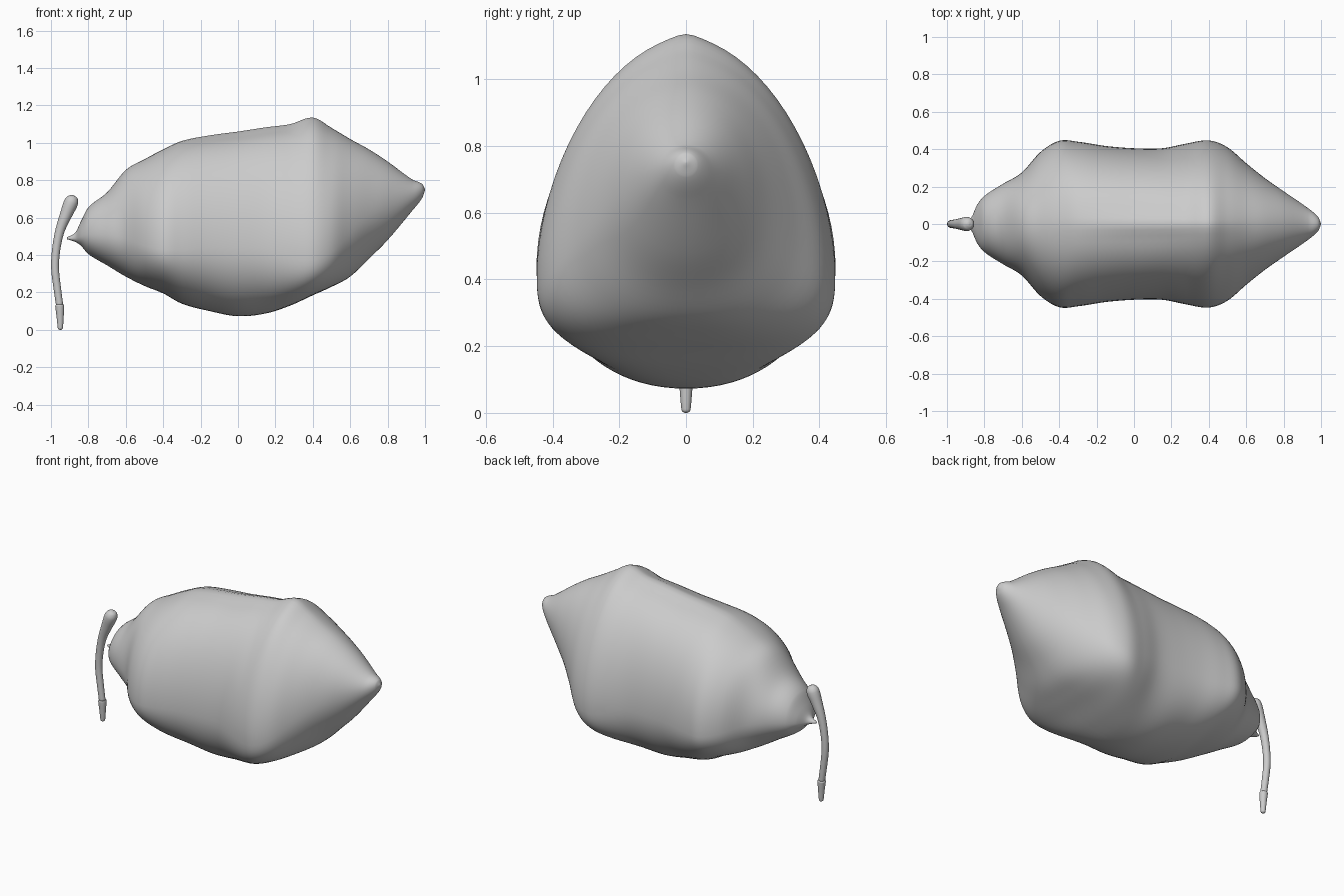
import bpy, bmesh, math
from mathutils import Vector

cube = bpy.data.objects.get("Cube")
if cube:
    bpy.data.objects.remove(cube)

grey = bpy.data.materials.new("plain grey")
grey.use_nodes = True
colour = (0.6, 0.6, 0.6, 1)
grey.diffuse_color = colour
grey.node_tree.nodes["Principled BSDF"].inputs["Base Color"].default_value = colour


def bell(x, centre, width):
    return math.exp(-((x - centre) / width) ** 2)


def spline(rows, steps):
    """Smoothly resample rows of values, keyed by their first column."""
    result = []
    last = len(rows) - 1

    def slope(i):
        a, b = rows[max(i - 1, 0)], rows[min(i + 1, last)]
        return [(q - p) / (b[0] - a[0]) for p, q in zip(a, b)]

    for i in range(last):
        a, b, ma, mb = rows[i], rows[i + 1], slope(i), slope(i + 1)
        h = b[0] - a[0]
        for s in range(steps):
            t = s / steps
            result.append([
                (2*t**3 - 3*t*t + 1) * p + (t**3 - 2*t*t + t) * h * u
                + (3*t*t - 2*t**3) * q + (t**3 - t*t) * h * v
                for p, q, u, v in zip(a, b, ma, mb)])
    result.append(list(rows[-1]))
    return result


def loft(name, rings):
    """Skin a list of closed rings and cap both ends."""
    bm = bmesh.new()
    loops = [[bm.verts.new(p) for p in ring] for ring in rings]
    n = len(loops[0])
    for a, b in zip(loops, loops[1:]):
        for i in range(n):
            j = (i + 1) % n
            bm.faces.new((a[i], a[j], b[j], b[i]))
    bm.faces.new(loops[0])
    bm.faces.new(loops[-1])
    bmesh.ops.recalc_face_normals(bm, faces=bm.faces)
    mesh = bpy.data.meshes.new(name)
    bm.to_mesh(mesh)
    bm.free()
    mesh.materials.append(grey)
    mesh.shade_smooth()
    obj = bpy.data.objects.new(name, mesh)
    bpy.context.collection.objects.link(obj)
    return obj


# Body stations: x, top, bottom, half width, height of widest point
stations = [
    (-.915, .495, .485, .006, .49), (-.87, .52, .47, .035, .49),
    (-.84, .58, .45, .1, .5), (-.8, .655, .405, .15, .51),
    (-.7, .735, .345, .215, .51), (-.6, .855, .285, .275, .49),
    (-.5, .912, .235, .385, .45), (-.4, .965, .195, .445, .43),
    (-.3, 1.01, .14, .44, .43), (-.15, 1.04, .1, .417, .44),
    (0, 1.06, .073, .405, .44), (.15, 1.083, .088, .405, .44),
    (.28, 1.1, .13, .43, .43), (.4, 1.135, .185, .447, .42),
    (.5, 1.08, .23, .41, .45), (.6, 1.02, .285, .325, .54),
    (.7, .965, .38, .245, .62), (.8, .9, .48, .175, .68),
    (.93, .805, .635, .085, .72), (.985, .78, .705, .037, .743),
    (1, .752, .748, .002, .75),
]


def body_ring(row, count=80):
    x, top, bottom, width, mid = row
    upper = 2 - .25 * bell(x, .4, .2)       # pointed hump
    lower = 2.1 + 1 * bell(x, .4, .17)      # squarer front lobes
    ridge = .018 * bell(x, .08, .38)        # soft spine along the back
    ring = []
    for i in range(count):
        a = math.tau * i / count
        c, s = math.cos(a), math.sin(a)
        power = 2 / (upper if s > 0 else lower)
        y = width * math.copysign(abs(c) ** power, c)
        if s > 0:
            z = mid + (top - mid) * s ** power
            z -= ridge * (1 - bell(y, 0, .05)) * s ** 4
        else:
            z = mid - (mid - bottom) * abs(s) ** power
        ring.append((x, y, z))
    return ring


body = loft("body", [body_ring(r) for r in spline(stations, 5)])


def tube(name, rows, steps):
    """Round tube along the centre plane; rows are height, x, radius."""
    path = spline(rows, steps)
    rings = []
    for i, (z, x, r) in enumerate(path):
        p, q = path[max(i - 1, 0)], path[min(i + 1, len(path) - 1)]
        along = Vector((q[1] - p[1], 0, q[0] - p[0])).normalized()
        side = Vector((0, 1, 0))
        out = side.cross(along)
        rings.append([Vector((x, 0, z)) + r * (math.cos(a) * out + math.sin(a) * side)
                      for a in (math.tau * k / 24 for k in range(24))])
    return loft(name, rings)


# Curved hanging strand with a rounded top
tube("strand", [
    (.12, -.952, .019), (.22, -.966, .02), (.33, -.978, .021),
    (.43, -.972, .022), (.53, -.952, .025), (.62, -.918, .033),
    (.68, -.893, .038), (.705, -.885, .03), (.717, -.882, .015), (.72, -.881, .002)], 4)

# Tapered end piece
tip = tube("strand_tip", [
    (0, -.95, .004), (.004, -.95, .011), (.012, -.95, .014),
    (.07, -.951, .019), (.125, -.953, .024), (.134, -.954, .022), (.137, -.954, .012)], 3)
